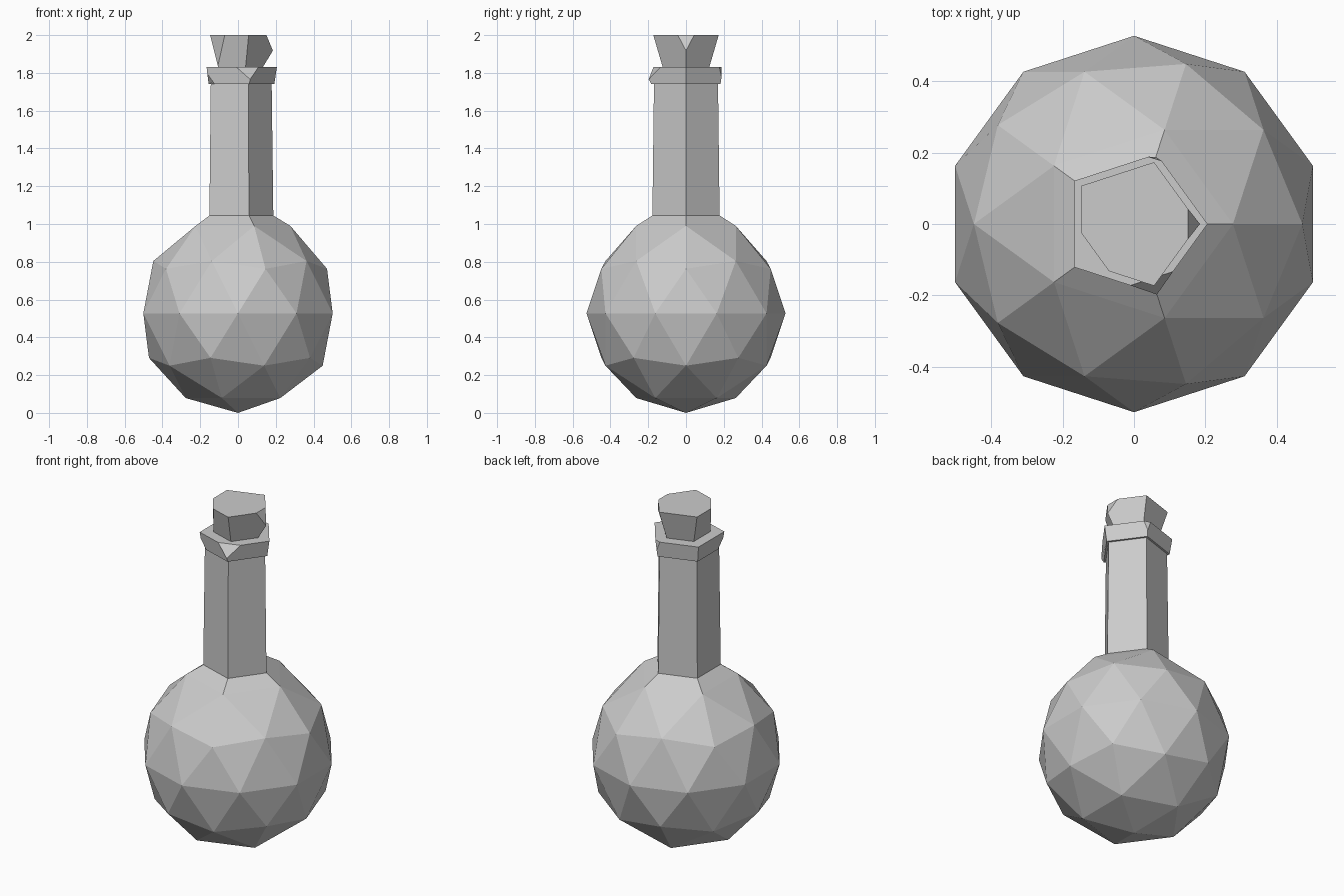
import bpy
import bmesh
from math import radians, cos, sin
from mathutils import Matrix, Vector

if "Cube" in bpy.data.objects:
    bpy.data.objects.remove(bpy.data.objects["Cube"])

# One plain grey for everything
grey = bpy.data.materials.new("plain grey")
grey.use_nodes = True
colour = (0.6, 0.6, 0.6, 1)
grey.diffuse_color = colour
grey.node_tree.nodes["Principled BSDF"].inputs["Base Color"].default_value = colour


def finish(bm, name):
    bmesh.ops.recalc_face_normals(bm, faces=bm.faces[:])
    mesh = bpy.data.meshes.new(name)
    bm.to_mesh(mesh)
    bm.free()
    mesh.materials.append(grey)
    obj = bpy.data.objects.new(name, mesh)
    bpy.context.collection.objects.link(obj)
    return obj


def five_sided(z0, r0, z1, r1):
    """Closed five-sided frustum with one corner on +x."""
    bm = bmesh.new()
    rings = []
    for z, r in ((z0, r0), (z1, r1)):
        rings.append([bm.verts.new((r * cos(radians(72 * k)), r * sin(radians(72 * k)), z))
                      for k in range(5)])
    low, high = rings
    bm.faces.new(low[::-1])
    bm.faces.new(high)
    for k in range(5):
        n = (k + 1) % 5
        bm.faces.new((low[k], low[n], high[n], high[k]))
    return bm


def chop_corners(bm, chops):
    """Chips corners: (angle, up or down, share along rim, share along height, bulge)."""
    cuts = []
    for angle, up, side, drop, bulge in chops:
        aim = Vector((cos(radians(angle)), sin(radians(angle)), up * 10))
        corner = max(bm.verts, key=lambda v: v.co.dot(aim))
        points = []
        for edge in corner.link_edges:
            other = edge.other_vert(corner).co
            upright = abs(other.z - corner.co.z) > 0.01
            point = corner.co.lerp(other, drop if upright else side)
            points.append(point)
            if upright:
                tip = point
        normal = (points[1] - points[0]).cross(points[2] - points[0]).normalized()
        if normal.dot(corner.co - points[0]) < 0:
            normal.negate()
        cuts.append((points[0], normal, tip, bulge))
    for point, normal, tip, bulge in cuts:
        cut = bmesh.ops.bisect_plane(bm, geom=bm.verts[:] + bm.edges[:] + bm.faces[:],
                                     plane_co=point, plane_no=normal, clear_outer=True)
        edges = [e for e in cut["geom_cut"] if isinstance(e, bmesh.types.BMEdge)]
        bmesh.ops.holes_fill(bm, edges=edges, sides=0)
        # Lower tip of the chip stands out a little
        v = min(bm.verts, key=lambda w: (w.co - tip).length)
        v.co.x *= bulge
        v.co.y *= bulge


# Round faceted flask whose top opens into the five-sided neck
bm = bmesh.new()
R = 0.527
bmesh.ops.create_icosphere(bm, subdivisions=2, radius=R, matrix=Matrix.Translation((0, 0, R)))
apex = max(bm.verts, key=lambda v: v.co.z)
for edge in apex.link_edges:
    edge.other_vert(apex).co.z = 0.99
bmesh.ops.delete(bm, geom=[apex], context='VERTS')
rim = [e for e in bm.edges if e.is_boundary]
for radius, z in ((0.187, 1.045), (0.178, 1.76)):
    new = bmesh.ops.extrude_edge_only(bm, edges=rim)["geom"]
    rim = [e for e in new if isinstance(e, bmesh.types.BMEdge)]
    for v in (g for g in new if isinstance(g, bmesh.types.BMVert)):
        flat = Vector((v.co.x, v.co.y, 0)).normalized() * radius
        v.co = (flat.x, flat.y, z)
bmesh.ops.holes_fill(bm, edges=rim, sides=0)
finish(bm, "flask_body_and_neck")

# Chipped collar round the mouth
bm = five_sided(1.74, 0.192, 1.832, 0.206)
chop_corners(bm, [(-72, 1, 0.32, 0.72, 1.06), (72, 1, 0.1, 0.6, 1.0),
                  (-144, -1, 0.15, 0.6, 1.0)])
finish(bm, "collar")

# Tapered stopper with two chipped corners
bm = five_sided(1.825, 0.128, 2.0, 0.182)
chop_corners(bm, [(0, 1, 0.25, 0.47, 1.18), (-144, 1, 0.38, 0.93, 1.0)])
finish(bm, "stopper")
